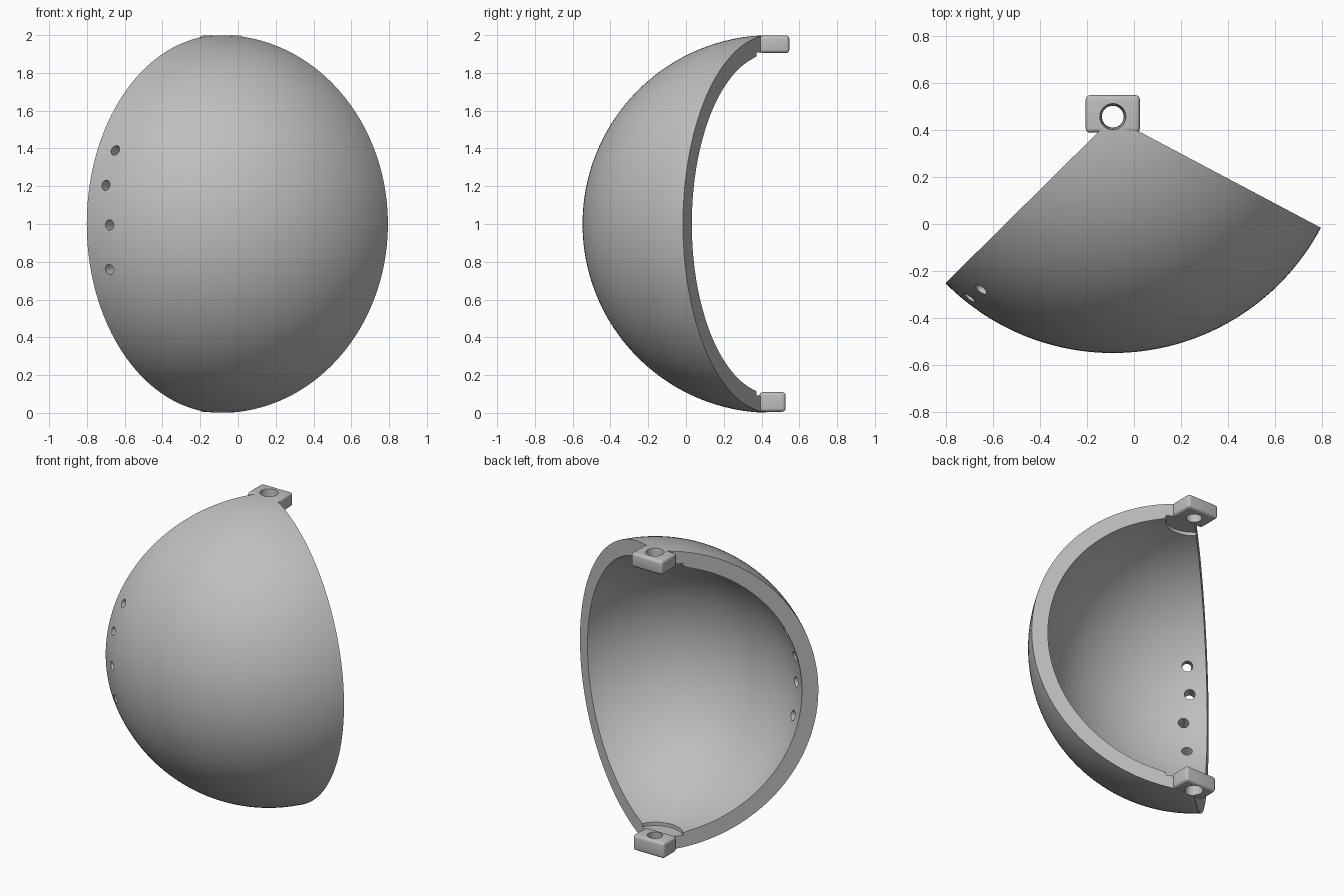
import bpy, bmesh
from math import sin, cos, pi, radians, asin, sqrt
from mathutils import Vector, Matrix

if "Cube" in bpy.data.objects:
    bpy.data.objects.remove(bpy.data.objects["Cube"], do_unlink=True)

CENTRE = Vector((-0.09, 0.452, 1.0))
OUTER, INNER = 1.0, 0.9
START, END = radians(-135.3), radians(-27.9)

grey = bpy.data.materials.new("plain_grey")
grey.use_nodes = True
grey.diffuse_color = (0.52, 0.52, 0.52, 1)
grey.node_tree.nodes["Principled BSDF"].inputs["Base Color"].default_value = grey.diffuse_color


def make_object(name, bm):
    bmesh.ops.recalc_face_normals(bm, faces=bm.faces)
    mesh = bpy.data.meshes.new(name)
    bm.to_mesh(mesh)
    bm.free()
    mesh.materials.append(grey)
    ob = bpy.data.objects.new(name, mesh)
    bpy.context.collection.objects.link(ob)
    return ob


def make_cutter(position, axis, r_inside, r_outside, depth):
    """Tapered drill whose wide or narrow end points along the axis."""
    bm = bmesh.new()
    turn = axis.to_track_quat('Z', 'Y').to_matrix().to_4x4()
    bmesh.ops.create_cone(bm, cap_ends=True, segments=32, radius1=r_inside,
                          radius2=r_outside, depth=depth,
                          matrix=Matrix.Translation(position) @ turn)
    cutter = make_object("drill", bm)
    cutter.hide_render = True
    return cutter


def finish(ob, cutters):
    """Drill the holes, then shade smooth with sharp edges kept."""
    bpy.ops.object.select_all(action='DESELECT')
    bpy.context.view_layer.objects.active = ob
    ob.select_set(True)
    for cutter in cutters:
        mod = ob.modifiers.new("hole", 'BOOLEAN')
        mod.operation, mod.solver, mod.object = 'DIFFERENCE', 'EXACT', cutter
        bpy.ops.object.modifier_apply(modifier=mod.name)
    bpy.ops.object.shade_smooth_by_angle(angle=radians(35))


# Shell cross-section: outer arc, then inner arc with a round recess at each pole
def arc(radius, edge, count):
    a = asin(edge / radius)
    return [(radius * sin(a + (pi - 2 * a) * i / count),
             radius * cos(a + (pi - 2 * a) * i / count)) for i in range(count + 1)]


AXIS, RECESS, FLOOR = 0.02, 0.17, 0.907
inner_arc = arc(INNER, RECESS, 72)
profile = arc(OUTER, AXIS, 80) + [(AXIS, -FLOOR), (RECESS, -FLOOR)]
profile += inner_arc[::-1] + [(RECESS, FLOOR), (AXIS, FLOOR)]

# Sweep the section around the vertical axis
bm = bmesh.new()
STEPS = 60
rings = []
for k in range(STEPS + 1):
    az = START + (END - START) * k / STEPS
    rings.append([bm.verts.new(CENTRE + Vector((r * cos(az), r * sin(az), z)))
                  for r, z in profile])
n = len(profile)
for a, b in zip(rings, rings[1:]):
    for i in range(n):
        j = (i + 1) % n
        bm.faces.new((a[i], a[j], b[j], b[i]))
bm.faces.new(rings[0])
bm.faces.new(rings[-1])

# Round the inner edge of both rims
rim = set(rings[0] + rings[-1])
inner_edges = [e for e in bm.edges
               if all(v in rim and abs((v.co - CENTRE).length - INNER) < 0.001 for v in e.verts)
               and any(len(f.verts) > 4 for f in e.link_faces)]
bmesh.ops.bevel(bm, geom=inner_edges, offset=0.022, segments=4, profile=0.5,
                affect='EDGES', clamp_overlap=True)
shell = make_object("shell", bm)

# Row of small radial holes near the right rim
drills = []
for x, z in ((-0.65, 1.39), (-0.70, 1.205), (-0.68, 0.995), (-0.68, 0.76)):
    dx, dz = x - CENTRE.x, z - CENTRE.z
    out = Vector((dx, -sqrt(1 - dx * dx - dz * dz), dz))
    drills.append(make_cutter(CENTRE + out * 0.95, out, 0.034, 0.026, 0.16))

# Pivot holes, wider on the outside
pivots = [make_cutter(CENTRE + Vector((0, 0.004, s * 0.945)), Vector((0, 0, s)),
                      0.044, 0.058, 0.16) for s in (1, -1)]
finish(shell, drills + pivots)

# Hinge tabs with rounded edges
for name, z0, z1, y1, pivot in (("top_tab", 1.905, 1.998, 0.547, pivots[0]),
                                ("bottom_tab", 0.006, 0.11, 0.527, pivots[1])):
    low, high = Vector((-0.205, 0.388, z0)), Vector((0.025, y1, z1))
    bm = bmesh.new()
    bmesh.ops.create_cube(bm, size=1, matrix=Matrix.Translation((low + high) / 2)
                          @ Matrix.Diagonal((*(high - low), 1)))
    bmesh.ops.bevel(bm, geom=bm.edges[:], offset=0.018, segments=4, profile=0.5,
                    affect='EDGES')
    finish(make_object(name, bm), [pivot])

for cutter in drills + pivots:
    bpy.data.objects.remove(cutter, do_unlink=True)
